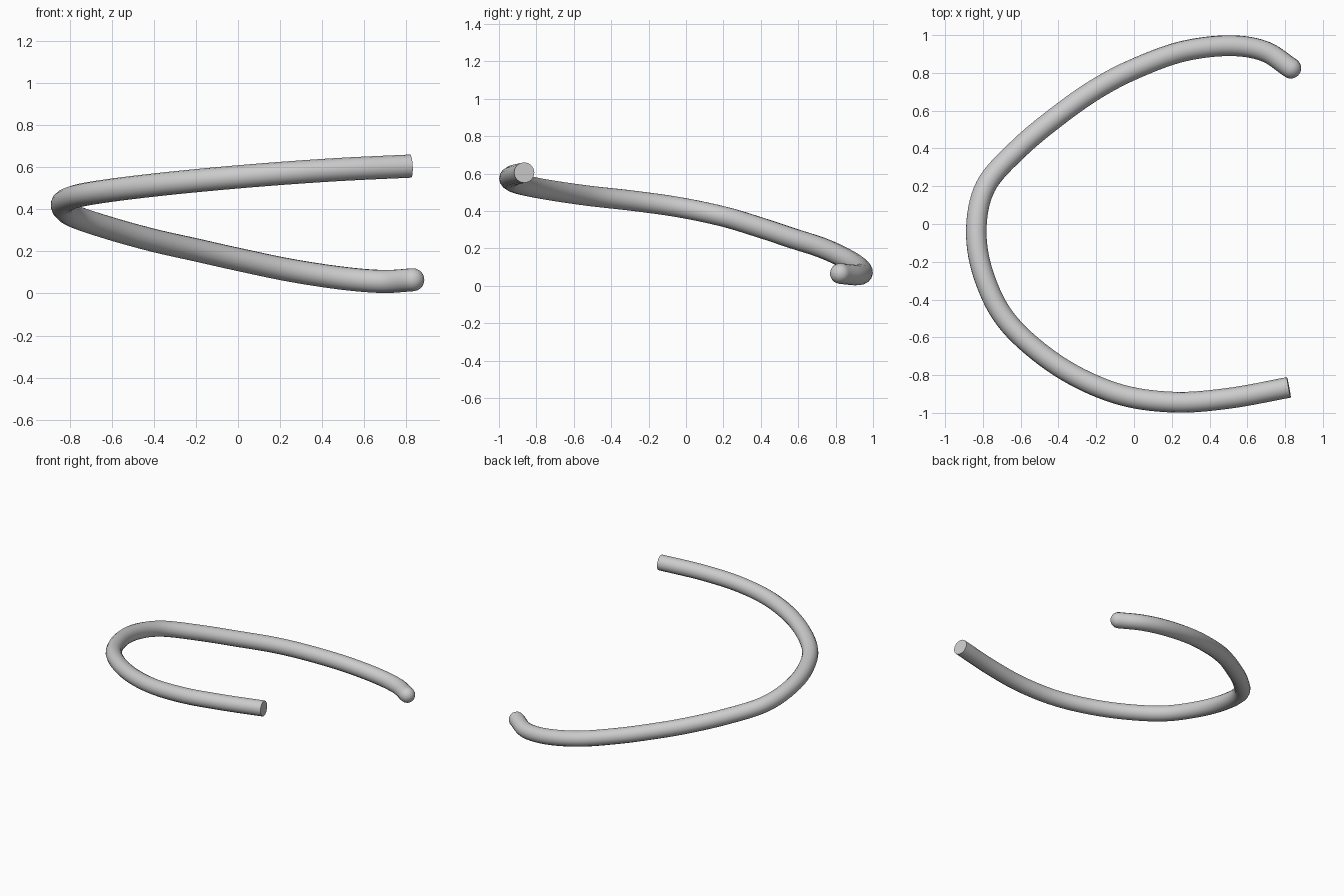
import bpy, math
from mathutils import Vector

if "Cube" in bpy.data.objects:
    bpy.data.objects.remove(bpy.data.objects["Cube"])

R = 0.055  # tube radius

# Centre line, from the flat upper end to the rounded lower end
path = [Vector(p) for p in [
    (0.82, -0.865, 0.605), (0.5, -0.923, 0.59), (0.2, -0.943, 0.57),
    (-0.1, -0.895, 0.545), (-0.4, -0.752, 0.515), (-0.66, -0.53, 0.482),
    (-0.79, -0.29, 0.455), (-0.835, -0.04, 0.42), (-0.785, 0.2, 0.37),
    (-0.61, 0.4, 0.31), (-0.4, 0.575, 0.252), (-0.2, 0.715, 0.207),
    (0.0, 0.82, 0.162), (0.25, 0.912, 0.11), (0.5, 0.944, 0.072),
    (0.69, 0.915, 0.057), (0.83, 0.825, 0.065)]]


def smooth_path(pts, steps):
    """Catmull-Rom samples through the points."""
    p = [2 * pts[0] - pts[1]] + pts + [2 * pts[-1] - pts[-2]]
    out = []
    for i in range(1, len(p) - 2):
        a, b, c, d = p[i - 1:i + 3]
        for s in range(steps):
            t = s / steps
            out.append(0.5 * (2 * b + (c - a) * t + (2 * a - 5 * b + 4 * c - d) * t * t
                              + (3 * b - a - 3 * c + d) * t ** 3))
    return out + [pts[-1]]


samples = [(p, 1.0) for p in smooth_path(path, 8)]

# Rounded tip: shrink the tube along a quarter circle
end = samples[-1][0]
direction = (end - samples[-2][0]).normalized()
for k in range(1, 9):
    a = math.radians(89) * k / 8
    samples.append((end + direction * R * math.sin(a), math.cos(a)))

# Sweep the round section along the path
curve = bpy.data.curves.new("bent_tube", 'CURVE')
curve.dimensions = '3D'
curve.bevel_depth = R
curve.bevel_resolution = 6
curve.use_fill_caps = True
spline = curve.splines.new('POLY')
spline.points.add(len(samples) - 1)
for point, (co, radius) in zip(spline.points, samples):
    point.co = (*co, 1)
    point.radius = radius
tube = bpy.data.objects.new("bent_tube", curve)
bpy.context.collection.objects.link(tube)

# Real mesh with smooth sides and a crisp flat end
bpy.context.view_layer.objects.active = tube
tube.select_set(True)
bpy.ops.object.convert(target='MESH')
bpy.ops.object.shade_smooth_by_angle(angle=math.radians(40))
